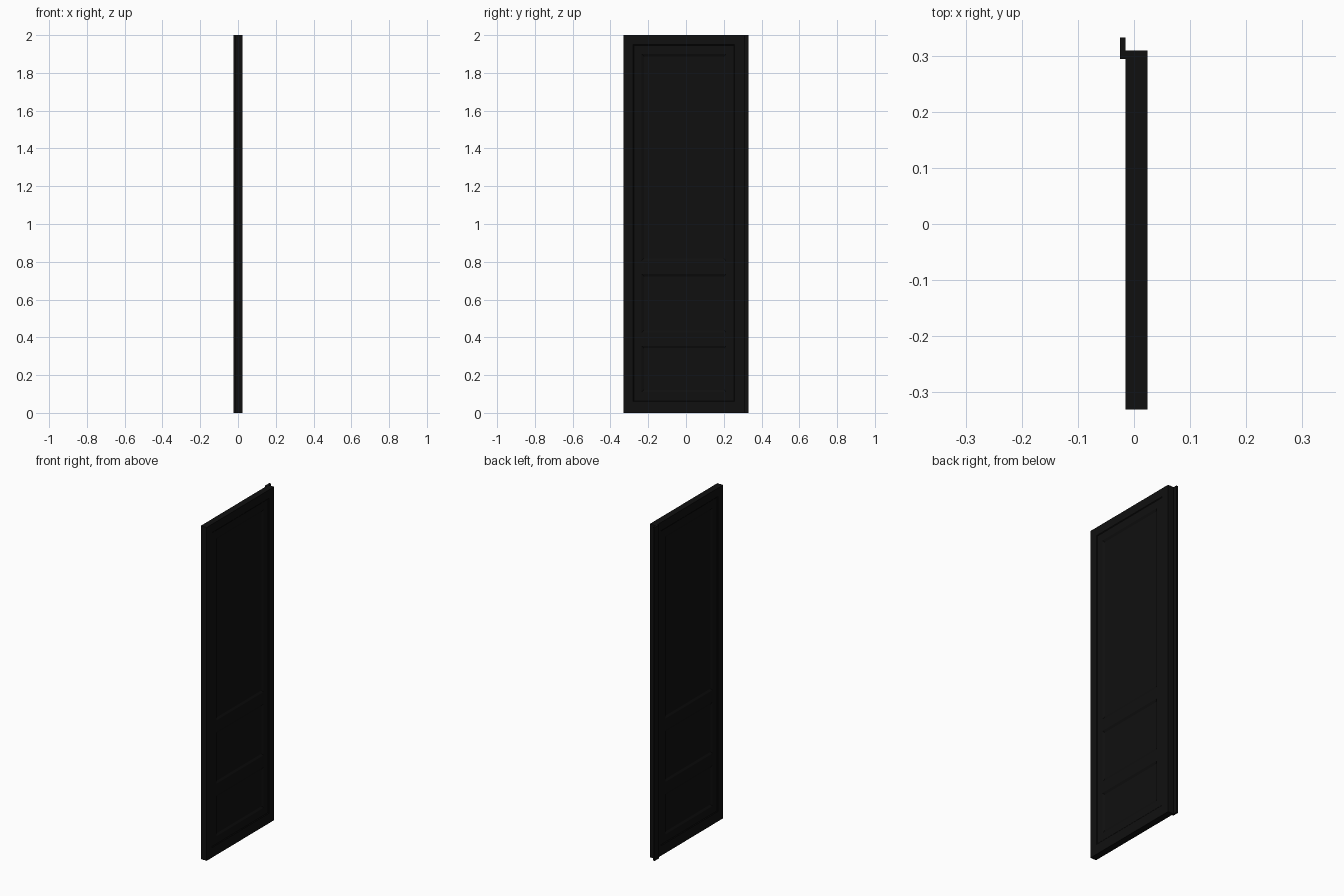
import bpy, bmesh
from mathutils import Matrix, Vector

if "Cube" in bpy.data.objects:
    bpy.data.objects.remove(bpy.data.objects["Cube"])

dark = bpy.data.materials.new("dark_paint")
dark.diffuse_color = (0.005, 0.005, 0.005, 1)
dark.use_nodes = True
dark.node_tree.nodes["Principled BSDF"].inputs["Base Color"].default_value = dark.diffuse_color


def box_mesh(lo, hi):
    bm = bmesh.new()
    size = [b - a for a, b in zip(lo, hi)]
    mid = [(a + b) / 2 for a, b in zip(lo, hi)]
    bmesh.ops.create_cube(bm, size=1, matrix=Matrix.Translation(mid) @ Matrix.Diagonal((*size, 1)))
    return bm


def finish(bm, name):
    bmesh.ops.recalc_face_normals(bm, faces=bm.faces)
    me = bpy.data.meshes.new(name)
    bm.to_mesh(me)
    bm.free()
    me.materials.append(dark)
    ob = bpy.data.objects.new(name, me)
    bpy.context.collection.objects.link(ob)


def recess(bm, y0, y1, z0, z1, slope, depth):
    # sink the rectangle on both broad faces, with a sloped border
    for side in (-1, 1):
        faces = []
        for f in bm.faces:
            c = f.calc_center_median()
            if f.normal.x * side > 0.99 and y0 < c.y < y1 and z0 < c.z < z1:
                faces.append(f)
        bmesh.ops.inset_region(bm, faces=faces, thickness=slope, depth=-depth,
                               use_even_offset=True, use_boundary=True)
        bm.normal_update()


# door leaf with a stepped field and three sunken panels on each side
leaf = box_mesh((-0.015, -0.331, 0), (0.024, 0.309, 2))
field = (-0.28, 0.258, 0.06, 1.95)
rows = [(0.11, 0.355), (0.425, 0.735), (0.805, 1.90)]
py0, py1 = -0.235, 0.213
cuts = [(Vector((0, y, 0)), (0, 1, 0)) for y in (field[0], py0, py1, field[1])]
heights = [field[2], field[3]] + [z for r in rows for z in r]
cuts += [(Vector((0, 0, z)), (0, 0, 1)) for z in heights]
for co, no in cuts:
    bmesh.ops.bisect_plane(leaf, geom=leaf.verts[:] + leaf.edges[:] + leaf.faces[:],
                           plane_co=co, plane_no=no)
leaf.normal_update()
recess(leaf, *field, 0.004, 0.003)
for z0, z1 in rows:
    recess(leaf, py0, py1, z0, z1, 0.012, 0.006)
finish(leaf, "door_leaf")

# overlapping strip along the closing edge
finish(box_mesh((-0.025, 0.294, 0), (-0.0149, 0.332, 2)), "overlap_strip")
